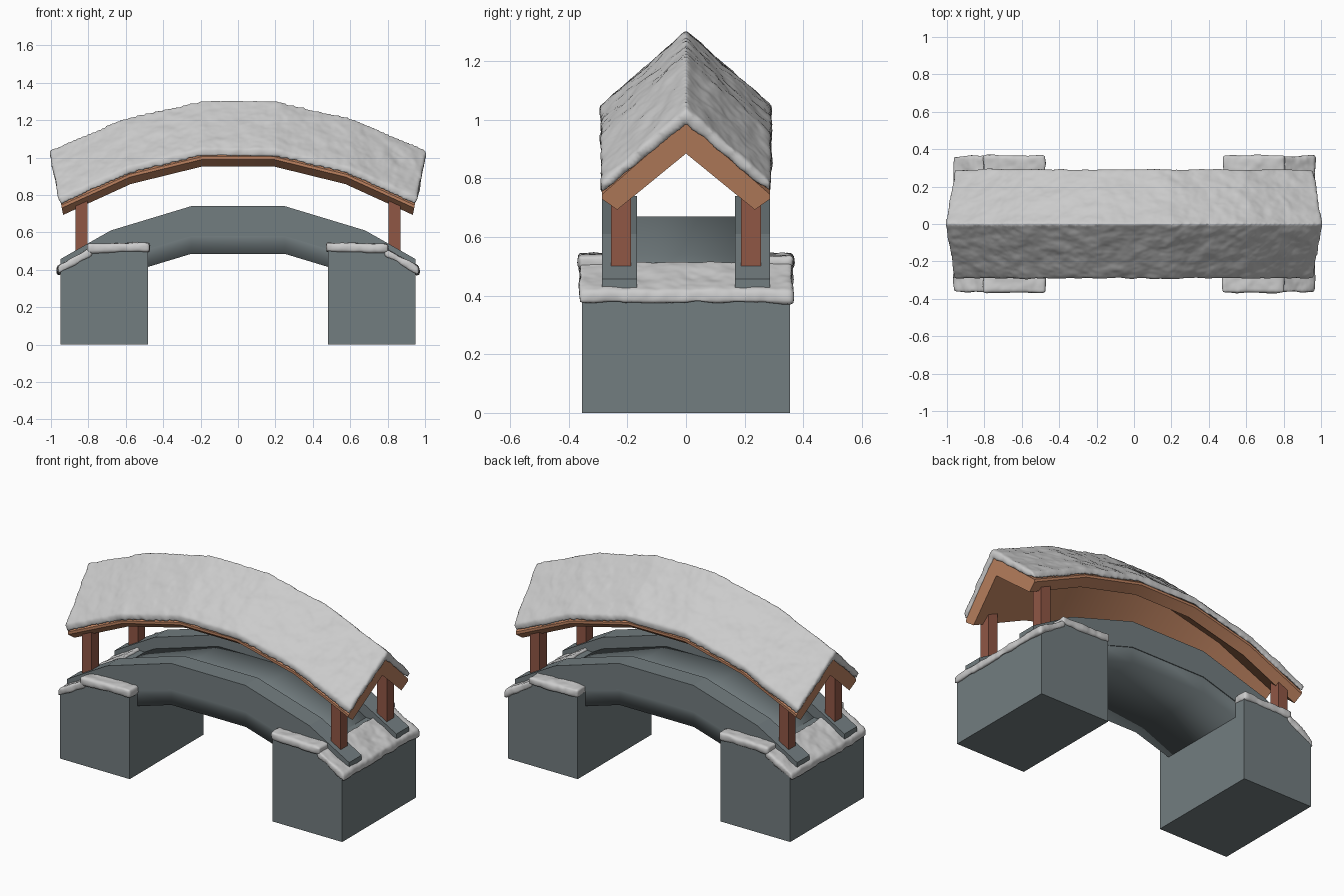
import bpy, bmesh, math

if "Cube" in bpy.data.objects:
    bpy.data.objects.remove(bpy.data.objects["Cube"])


def material(name, rgb):
    m = bpy.data.materials.new(name)
    m.diffuse_color = (*rgb, 1)
    m.use_nodes = True
    m.node_tree.nodes["Principled BSDF"].inputs["Base Color"].default_value = m.diffuse_color
    return m


STONE = material("stone", (0.17, 0.205, 0.215))
WOOD = material("roof_wood", (0.50, 0.22, 0.115))
POST = material("post_wood", (0.28, 0.095, 0.06))


def sweep(name, path, profile, mat=None, lean=0.0, smooth=None):
    """Carry a closed (y, height) profile along an (x, z) path in the xz plane."""
    bm = bmesh.new()
    rings = [[bm.verts.new((x + h * lean * x, y, z + h)) for y, h in profile] for x, z in path]
    n = len(profile)
    for a, b in zip(rings, rings[1:]):
        for i in range(n):
            bm.faces.new((a[i], a[(i + 1) % n], b[(i + 1) % n], b[i]))
    bm.faces.new(rings[0])
    bm.faces.new(rings[-1])
    bmesh.ops.recalc_face_normals(bm, faces=bm.faces)
    me = bpy.data.meshes.new(name)
    bm.to_mesh(me)
    bm.free()
    ob = bpy.data.objects.new(name, me)
    bpy.context.collection.objects.link(ob)
    if mat:
        me.materials.append(mat)
    if smooth:
        bpy.ops.object.select_all(action='DESELECT')
        bpy.context.view_layer.objects.active = ob
        ob.select_set(True)
        bpy.ops.object.shade_smooth_by_angle(angle=math.radians(smooth))
    return ob


def mirrored(half):
    """Full symmetrical path from its right half."""
    return [(-x, z) for x, z in reversed(half)] + half


def box_profile(y0, y1, h0, h1):
    return [(y0, h0), (y1, h0), (y1, h1), (y0, h1)]


cloud = bpy.data.textures.new("snow_lumps", 'CLOUDS')
cloud.noise_scale = 0.09


def make_snow(ob, voxel, lumps):
    """Fuse, soften and roughen a block into lumpy snow."""
    r = ob.modifiers.new("Remesh", 'REMESH')
    r.mode = 'VOXEL'
    r.voxel_size = voxel
    r.use_smooth_shade = True
    s = ob.modifiers.new("Smooth", 'SMOOTH')
    s.iterations = 4
    d = ob.modifiers.new("Lumps", 'DISPLACE')
    d.texture = cloud
    d.texture_coords = 'GLOBAL'
    d.strength = lumps
    d.mid_level = 0.4


# Arched deck and stone side walls
arch = mirrored([(0.25, 0.74), (0.68, 0.61), (0.949, 0.457)])
deck_path = mirrored([(0.25, 0.74), (0.68, 0.61), (0.94, 0.462)])
sweep("deck", deck_path, box_profile(-0.282, 0.282, -0.255, -0.07), STONE, smooth=180)
for side, s in (("front", -1), ("back", 1)):
    sweep(side + "_side_wall", arch, box_profile(s * 0.167, s * 0.287, -0.16, 0), STONE)

# Roof: folded profile with a cut eave, swept along its own arch
roof_path = mirrored([(0.19, 1.005), (0.58, 0.91), (0.945, 0.745)])
roof = sweep("roof", roof_path,
             [(0, 0.25), (0.287, 0.0), (0.287, -0.015), (0.235, -0.052), (0, 0.14),
              (-0.235, -0.052), (-0.287, -0.015), (-0.287, 0.0)], WOOD, lean=0.2, smooth=30)
roof_snow = sweep("roof_snow", mirrored([(0.19, 1.008), (0.58, 0.913), (0.952, 0.747)]),
                  [(0, 0.292), (0.29, 0.036), (0.288, 0.0), (0, 0.237),
                   (-0.288, 0.0), (-0.29, 0.036)], lean=0.2)
make_snow(roof_snow, 0.011, 0.016)

for end, e in (("left", -1), ("right", 1)):
    # Stone pier with a ramped outer end
    pier = sweep(end + "_pier", [(-0.355, 0), (0.355, 0)],
                 [(0.48, 0), (0.95, 0), (0.95, 0.39), (0.79, 0.503), (0.48, 0.503)], STONE)
    for v in pier.data.vertices:
        v.co = (e * v.co.y, v.co.x, v.co.z)
    bm = bmesh.new()
    bm.from_mesh(pier.data)
    bmesh.ops.recalc_face_normals(bm, faces=bm.faces)
    bm.to_mesh(pier.data)
    bm.free()

    # Snow on the ramp
    ramp = sweep(end + "_ramp_snow", [(e * 0.965, 0.40), (e * 0.785, 0.502)],
                 box_profile(-0.363, 0.363, -0.026, 0.016))
    make_snow(ramp, 0.01, 0.02)

    for side, s in (("front", -1), ("back", 1)):
        # Snow strip on the flat part of the pier
        strip = sweep(f"{end}_{side}_pier_snow", [(e * 0.805, 0.515), (e * 0.475, 0.522)],
                      box_profile(s * 0.26, s * 0.366, -0.024, 0.02))
        make_snow(strip, 0.01, 0.02)
        # Roof post
        sweep(f"{end}_{side}_post", [(e * 0.805, 0), (e * 0.87, 0)],
              box_profile(s * 0.188, s * 0.256, 0.50, 0.82), POST)
